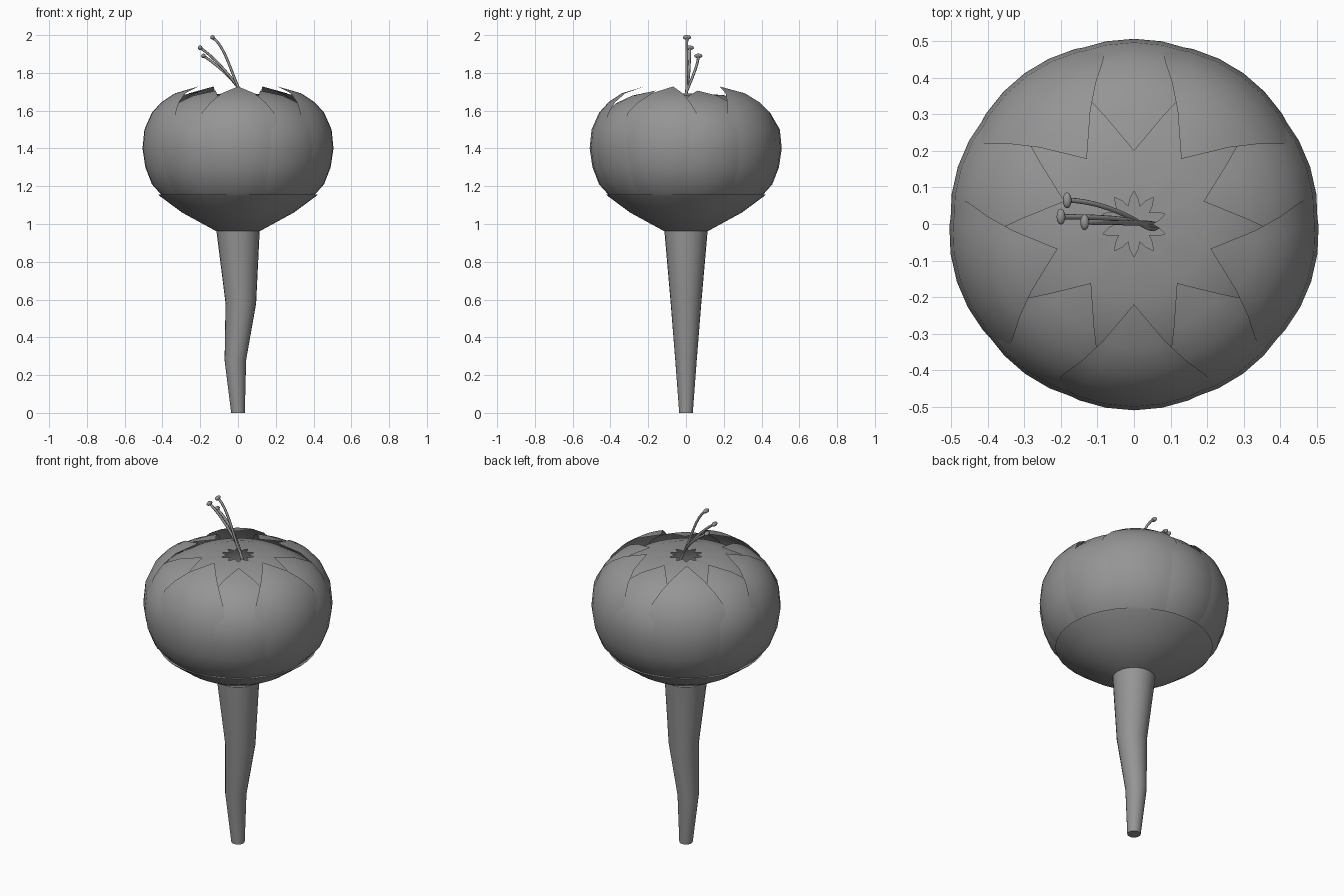
import bpy, bmesh, math
from mathutils import Vector

if "Cube" in bpy.data.objects:
    bpy.data.objects.remove(bpy.data.objects["Cube"])

grey = bpy.data.materials.new("plain_grey")
grey.use_nodes = True
tone = (0.3, 0.3, 0.3, 1)
grey.diffuse_color = tone
grey.node_tree.nodes["Principled BSDF"].inputs["Base Color"].default_value = tone


def finish(name, bm, angle=40):
    """Turn a bmesh into a smooth shaded object."""
    mesh = bpy.data.meshes.new(name)
    bm.to_mesh(mesh)
    bm.free()
    ob = bpy.data.objects.new(name, mesh)
    bpy.context.collection.objects.link(ob)
    mesh.materials.append(grey)
    bpy.ops.object.select_all(action='DESELECT')
    ob.select_set(True)
    bpy.context.view_layer.objects.active = ob
    bpy.ops.object.shade_smooth_by_angle(angle=math.radians(angle))
    return ob


def loft(name, rings, sides, rim=None, caps=True):
    """Stack rings of (centre x, radius, z); rim shapes the last ring."""
    bm = bmesh.new()
    loops = []
    for k, (cx, r, z) in enumerate(rings):
        loop = []
        for i in range(sides):
            a = math.tau * i / sides
            rr = rim(i) if rim and k == len(rings) - 1 else r
            loop.append(bm.verts.new((cx + rr * math.cos(a), rr * math.sin(a), z)))
        loops.append(loop)
    for lo, hi in zip(loops, loops[1:]):
        for i in range(sides):
            j = (i + 1) % sides
            bm.faces.new((lo[i], lo[j], hi[j], hi[i]))
    if caps:
        bm.faces.new(loops[0][::-1])
        bm.faces.new(loops[-1])
    return finish(name, bm)


def petal(name, profile, direction, columns=6):
    """Curved shell from rows of (radius, z, half angle), ending in a tip."""
    bm = bmesh.new()
    rows = []
    for r, z, half in profile[:-1]:
        row = []
        for c in range(columns + 1):
            t = 2 * c / columns - 1
            a = math.radians(direction + half * t)
            rr = r * (1 - 0.02 * t * t)
            row.append(bm.verts.new((rr * math.cos(a), rr * math.sin(a), z)))
        rows.append(row)
    for lo, hi in zip(rows, rows[1:]):
        for c in range(columns):
            bm.faces.new((lo[c], lo[c + 1], hi[c + 1], hi[c]))
    r, z, _ = profile[-1]
    a = math.radians(direction)
    tip = bm.verts.new((r * math.cos(a), r * math.sin(a), z))
    for c in range(columns):
        bm.faces.new((rows[-1][c], rows[-1][c + 1], tip))
    return finish(name, bm, 60)


# Bent stem and the flared cup on top of it
loft("stem", [(0, .036, 0), (-.014, .057, .28), (.015, .081, .58), (0, .115, .97)], 24)
loft("cup", [(0, .115, .962), (0, .295, 1.06), (0, .41, 1.145), (0, .42, 1.155)], 40)

# Closed inner bud with a star-shaped opening
def star(i):
    return (.05, .07, .09, .07)[i % 4]


loft("inner_bud", [(0, .395, 1.15), (0, .45, 1.22), (0, .475, 1.32), (0, .48, 1.42),
                   (0, .46, 1.5), (0, .40, 1.59), (0, .30, 1.65), (0, .2, 1.682),
                   (0, .09, 1.69)], 40, star, caps=False)

# Two alternating rings of five petals
base = [(.408, 1.152, 22), (.46, 1.21, 23), (.495, 1.3, 25), (.51, 1.4, 26), (.5, 1.5, 27)]
outer = base + [(.46, 1.59, 25), (.41, 1.645, 21), (.34, 1.692, 15), (.22, 1.728, 0)]
under = [(r - .003, z, h) for r, z, h in base]
under += [(.448, 1.585, 25), (.39, 1.64, 21), (.31, 1.68, 15), (.2, 1.706, 0)]
for i in range(5):
    petal(f"outer_petal_{i + 1}", outer, 54 + 72 * i)
    petal(f"under_petal_{i + 1}", under, 90 + 72 * i)

# Arched stamens with flattened heads
heads = [(-.135, .005, 1.988), (-.2, .02, 1.933), (-.183, .065, 1.89)]
for i, head in enumerate(heads):
    end = Vector(head)
    root = Vector((.07, -.005, 1.4))
    mid = Vector((.015, .003, 1.70))
    lean = Vector((-.3, .1 * i, .5)).normalized()
    curve = bpy.data.curves.new(f"stamen_{i + 1}", 'CURVE')
    curve.dimensions = '3D'
    curve.bevel_depth = .007
    curve.bevel_resolution = 2
    curve.use_fill_caps = True
    curve.resolution_u = 8
    spline = curve.splines.new('BEZIER')
    spline.bezier_points.add(2)
    bend = Vector((-.07, 0, .045))
    for p, co, d in zip(spline.bezier_points, (root, mid, end),
                        (Vector((-.01, 0, .1)), lean * .09, bend)):
        p.co, p.handle_left, p.handle_right = co, co - d, co + d
    ob = bpy.data.objects.new(f"stamen_{i + 1}", curve)
    curve.materials.append(grey)
    bpy.context.collection.objects.link(ob)

    bm = bmesh.new()
    bmesh.ops.create_uvsphere(bm, u_segments=12, v_segments=8, radius=1)
    bmesh.ops.scale(bm, verts=bm.verts, vec=(.012, .022, .012))
    bmesh.ops.translate(bm, verts=bm.verts, vec=end)
    finish(f"stamen_head_{i + 1}", bm, 60)
